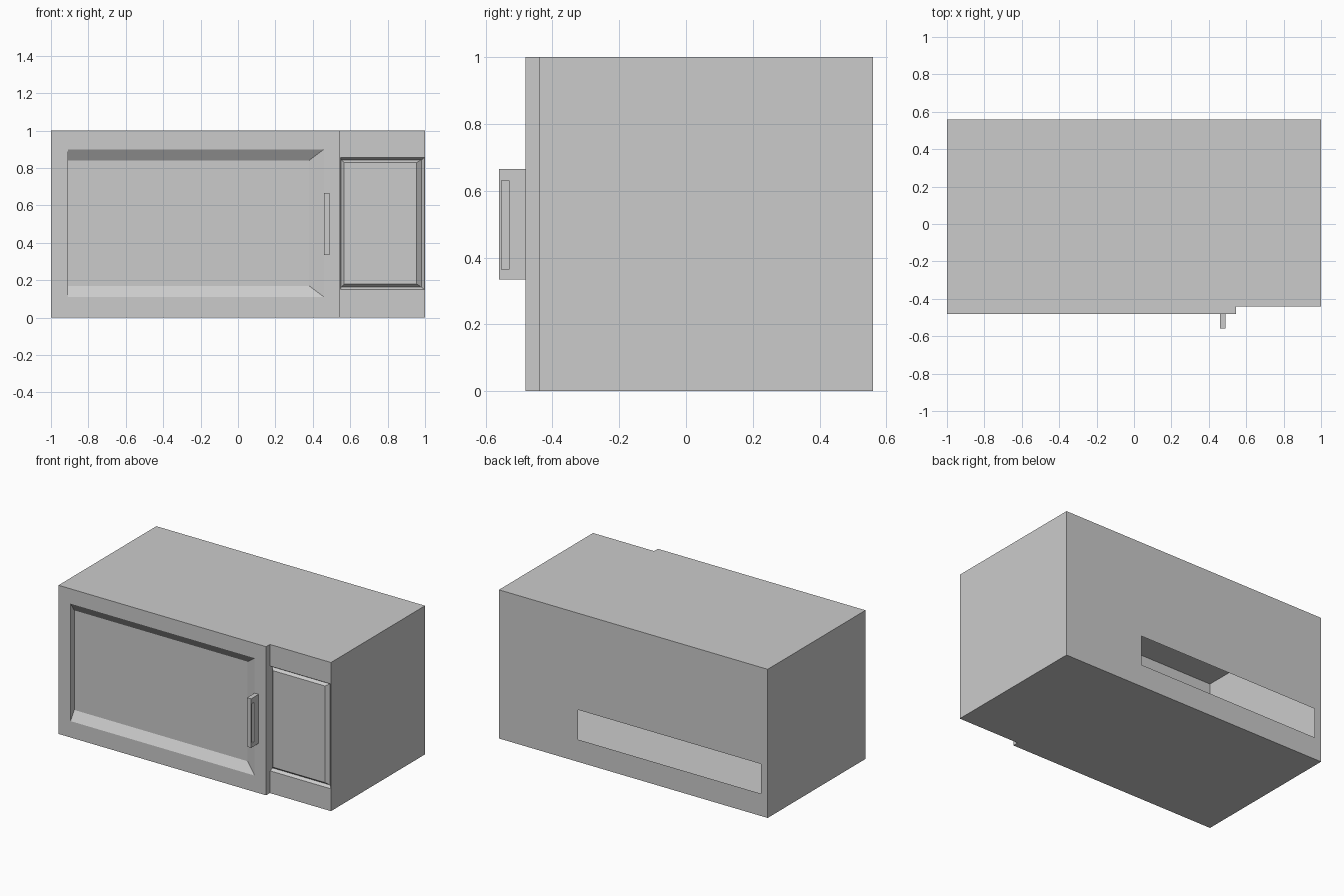
import bpy, bmesh

if "Cube" in bpy.data.objects:
    bpy.data.objects.remove(bpy.data.objects["Cube"])


def stack(bm, levels, axis, cap=True):
    """Join nested rectangles (a0, a1, z0, z1, level) into a stepped surface."""
    prev = None
    for a0, a1, z0, z1, d in levels:
        corners = [(a0, z0), (a1, z0), (a1, z1), (a0, z1)]
        ring = [bm.verts.new((a, d, z) if axis == 'y' else (d, a, z)) for a, z in corners]
        if prev:
            for i in range(4):
                j = (i + 1) % 4
                bm.faces.new((prev[i], prev[j], ring[j], ring[i]))
        prev = ring
    if cap:
        bm.faces.new(prev)


def finish(bm, name):
    bmesh.ops.remove_doubles(bm, verts=bm.verts, dist=0.0005)
    bmesh.ops.recalc_face_normals(bm, faces=bm.faces)
    mesh = bpy.data.meshes.new(name)
    bm.to_mesh(mesh)
    bm.free()
    obj = bpy.data.objects.new(name, mesh)
    bpy.context.collection.objects.link(obj)
    return obj


BACK, DOOR, PANEL, SPLIT = 0.56, -0.48, -0.44, 0.545

# Oven shell: thin hollow body whose plan steps back at the control panel
bm = bmesh.new()
plan = [(-1, DOOR), (SPLIT, DOOR), (SPLIT, PANEL), (1, PANEL), (1, BACK), (-1, BACK)]
for z in (0, 1):
    bm.faces.new([bm.verts.new((x, y, z)) for x, y in plan])
for i in (1, 3, 5):
    (xa, ya), (xb, yb) = plan[i], plan[(i + 1) % 6]
    bm.faces.new([bm.verts.new(p) for p in
                  ((xa, ya, 0), (xb, yb, 0), (xb, yb, 1), (xa, ya, 1))])

# Door front with sunken window
stack(bm, [(-1, SPLIT, 0, 1, DOOR),
           (-0.91, 0.46, 0.11, 0.90, DOOR),
           (-0.91, 0.38, 0.17, 0.84, PANEL)], 'y')

# Control panel framed by a V groove
stack(bm, [(SPLIT, 1, 0, 1, PANEL),
           (0.548, 0.997, 0.15, 0.855, PANEL),
           (0.552, 0.98, 0.163, 0.843, PANEL + 0.02),
           (0.567, 0.955, 0.18, 0.83, PANEL)], 'y')

# Back wall with an open vent slot
stack(bm, [(-1, 1, 0, 1, BACK), (-0.95, 0.41, 0.15, 0.35, BACK)], 'y', cap=False)
finish(bm, "oven_shell")

# Door handle with a shallow finger recess on its right side
bm = bmesh.new()
bar = (-0.56, DOOR, 0.335, 0.665)
grip = (-0.553, -0.53, 0.365, 0.63)
stack(bm, [bar + (0.46,), bar + (0.49,), grip + (0.49,), grip + (0.475,)], 'x')
bm.verts.ensure_lookup_table()
bm.faces.new(bm.verts[:4])
finish(bm, "door_handle")
